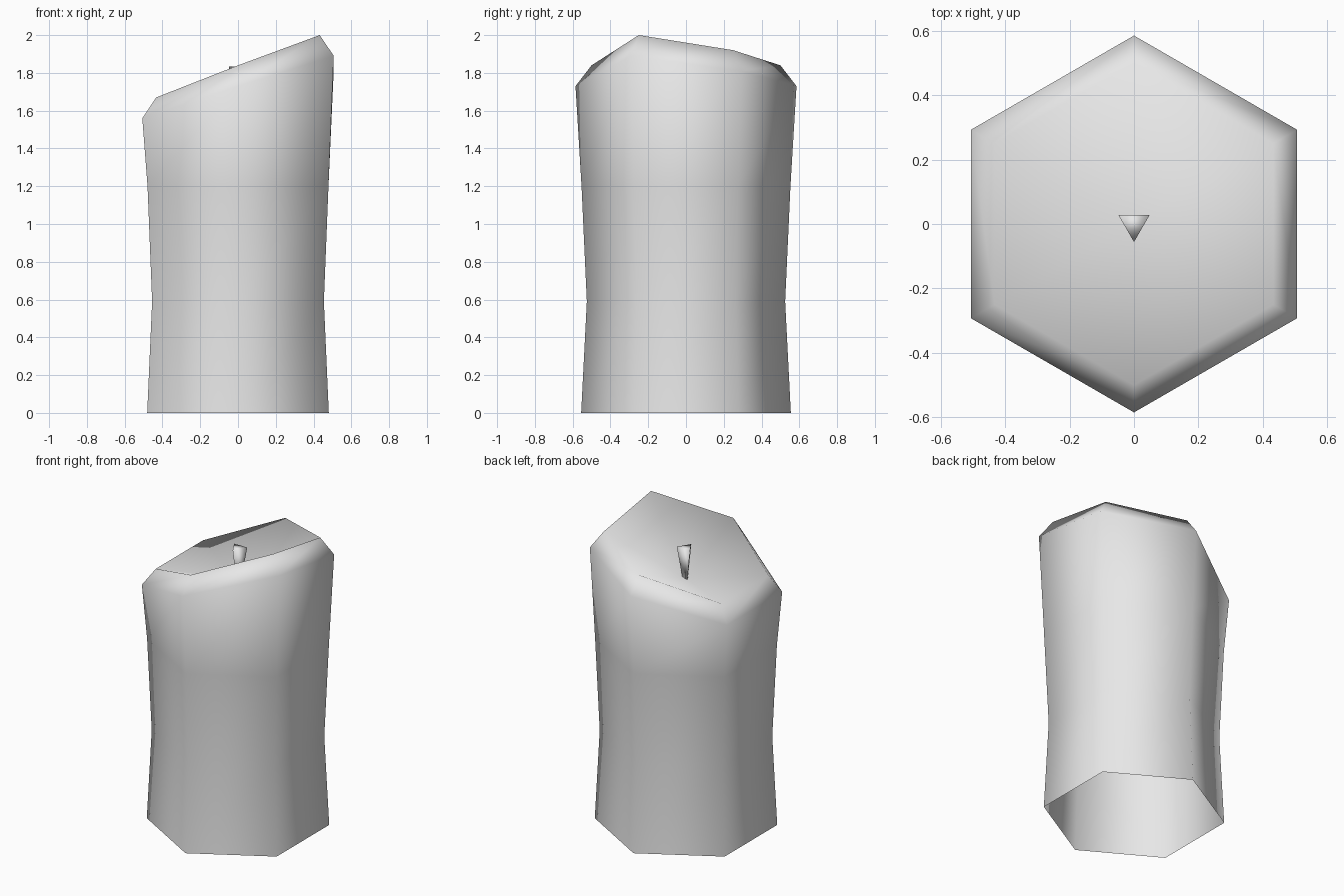
import bpy
import bmesh
from math import sin, cos, tau

cube = bpy.data.objects.get("Cube")
if cube:
    bpy.data.objects.remove(cube, do_unlink=True)

# One plain grey wax colour
wax = bpy.data.materials.new("grey_wax")
wax.use_nodes = True
wax.diffuse_color = (0.8, 0.8, 0.8, 1)
wax.node_tree.nodes["Principled BSDF"].inputs["Base Color"].default_value = (0.8, 0.8, 0.8, 1)


def ring(bm, sides, radius, heights):
    """Regular ring of vertices, the first one at the front, counter-clockwise."""
    verts = []
    for i in range(sides):
        a = tau * i / sides
        verts.append(bm.verts.new((radius * sin(a), -radius * cos(a), heights[i])))
    return verts


def loft(bm, rings):
    """Join consecutive rings with quads."""
    for low, high in zip(rings, rings[1:]):
        n = len(low)
        for i in range(n):
            j = (i + 1) % n
            bm.faces.new((low[i], low[j], high[j], high[i]))


def finish(bm, name):
    mesh = bpy.data.meshes.new(name)
    bm.to_mesh(mesh)
    bm.free()
    mesh.materials.append(wax)
    for poly in mesh.polygons:
        poly.use_smooth = True
    obj = bpy.data.objects.new(name, mesh)
    bpy.context.collection.objects.link(obj)


# Candle body: open six-sided shell with a slanted, melted rim
SIDES = 6
rim = [1.84, 2.0, 1.92, 1.84, 1.67, 1.67]
shoulder = [z - 0.11 for z in rim]
bm = bmesh.new()
rings = [ring(bm, SIDES, r, [z] * SIDES)
         for r, z in ((0.555, 0), (0.525, 0.59), (0.553, 1.2))]
rings.append(ring(bm, SIDES, 0.585, shoulder))
rings.append(ring(bm, SIDES, 0.5, rim))
loft(bm, rings)

# Sunken top: fan from the rim down to the wick
hollow = bm.verts.new((0, 0, 1.625))
for i in range(SIDES):
    bm.faces.new((rings[-1][i], rings[-1][(i + 1) % SIDES], hollow))
finish(bm, "candle_body")

# Wick: three-sided, wider at its top
bm = bmesh.new()
foot = ring(bm, 3, 0.018, [1.61] * 3)
tip = ring(bm, 3, 0.056, [1.835] * 3)
loft(bm, [foot, tip])
bm.faces.new(tip)
bm.faces.new(foot[::-1])
finish(bm, "wick")
